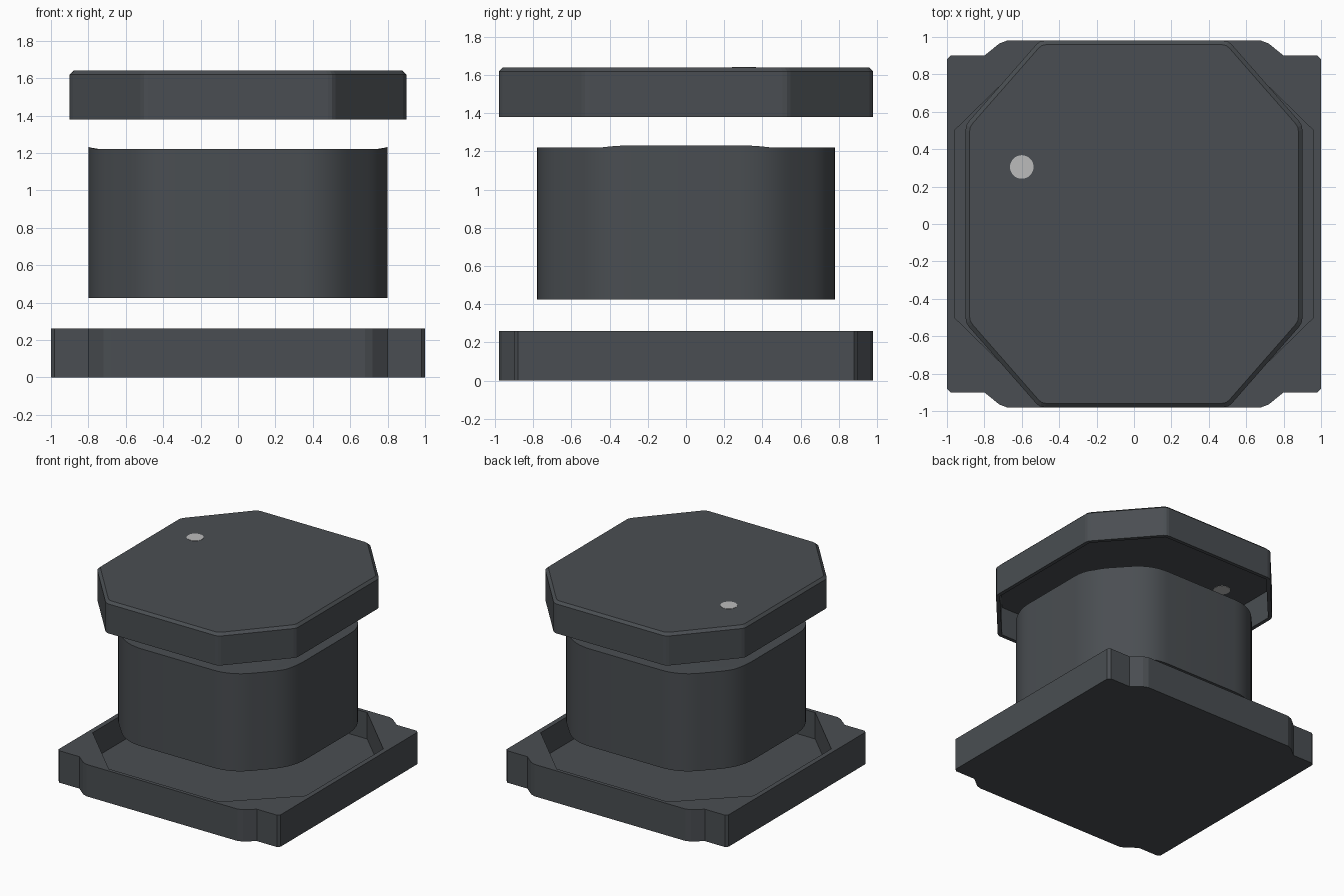
import bpy
import bmesh
from mathutils import Vector

cube = bpy.data.objects.get("Cube")
if cube:
    bpy.data.objects.remove(cube, do_unlink=True)


def material(name, color, roughness=0.6):
    mat = bpy.data.materials.new(name)
    mat.use_nodes = True
    mat.diffuse_color = color
    bsdf = mat.node_tree.nodes["Principled BSDF"]
    bsdf.inputs["Base Color"].default_value = color
    bsdf.inputs["Roughness"].default_value = roughness
    return mat


charcoal = material("charcoal", (0.068, 0.076, 0.084, 1))
light_grey = material("light_grey", (0.5, 0.5, 0.5, 1))


def mirrored(quarter):
    """Closed outline from its +x +y quarter, listed from the x side to the y side."""
    q, r = quarter, quarter[::-1]
    return (q + [(-x, y) for x, y in r] + [(-x, -y) for x, y in q]
            + [(x, -y) for x, y in r])


def rounded(points, cut, steps=8):
    """Replace every corner with a smooth curve that starts a cut away from it."""
    out = []
    for i, p in enumerate(points):
        p = Vector(p)
        a = p + (Vector(points[i - 1]) - p).normalized() * cut
        b = p + (Vector(points[(i + 1) % len(points)]) - p).normalized() * cut
        for s in range(steps + 1):
            t = s / steps
            out.append(tuple(a * (1 - t) ** 2 + p * 2 * t * (1 - t) + b * t * t))
    return out


def scaled(points, fx, fy):
    return [(x * fx, y * fy) for x, y in points]


def loft(bm, sections):
    """Skin sections of (outline, z) and return the rings of vertices."""
    rings = [[bm.verts.new((x, y, z)) for x, y in pts] for pts, z in sections]
    for low, high in zip(rings, rings[1:]):
        n = len(low)
        for i in range(n):
            j = (i + 1) % n
            bm.faces.new((low[i], low[j], high[j], high[i]))
    return rings


def finish(bm, name, mat, smooth=False):
    bmesh.ops.recalc_face_normals(bm, faces=bm.faces)
    mesh = bpy.data.meshes.new(name)
    bm.to_mesh(mesh)
    bm.free()
    mesh.materials.append(mat)
    obj = bpy.data.objects.new(name, mesh)
    bpy.context.collection.objects.link(obj)
    if smooth:
        bpy.ops.object.select_all(action="DESELECT")
        obj.select_set(True)
        bpy.context.view_layer.objects.active = obj
        bpy.ops.object.shade_smooth_by_angle(angle=0.5)
    return obj


def tray(name, outer, inner):
    """Hollow tray: both section lists run from the closed end to the open rim."""
    bm = bmesh.new()
    out_rings, in_rings = loft(bm, outer), loft(bm, inner)
    bm.faces.new(out_rings[0])
    bm.faces.new(in_rings[0])
    rim = []
    for ring in (out_rings[-1], in_rings[-1]):
        rim += [bm.edges.get((v, ring[i - 1])) for i, v in enumerate(ring)]
    bmesh.ops.triangle_fill(bm, edges=rim, use_beauty=True)
    return finish(bm, name, charcoal)


# Base tray with notched corners and an eight-sided recess
base_outline = mirrored([(1, 0.88), (0.98, 0.9), (0.8, 0.9), (0.72, 0.965), (0.68, 0.98)])
recess = mirrored([(0.96, 0.5), (0.5, 0.95)])
tray("base_tray", [(base_outline, 0), (base_outline, 0.26)],
     [(recess, 0.045), (recess, 0.26)])

# Core block: rounded eight-sided column with a slight lip on its x sides
core = rounded(mirrored([(0.8, 0.43), (0.48, 0.78)]), 0.16)
bm = bmesh.new()
rings = loft(bm, [(core, 0.425), (core, 1.22), (scaled(core, 0.95, 0.95), 1.22)])
for v in rings[1]:
    v.co.z += 0.012 * max(0, min(1, (abs(v.co.x) - 0.76) / 0.04))
bm.faces.new(rings[0])
bm.faces.new(rings[-1])
finish(bm, "core_block", charcoal, smooth=True)

# Hollow lid with a chamfered top edge
lid = rounded(mirrored([(0.9, 0.53), (0.505, 0.98)]), 0.025, 2)
cavity = mirrored([(0.87, 0.52), (0.49, 0.95)])
tray("lid", [(scaled(lid, 0.977, 0.979), 1.64), (lid, 1.62), (lid, 1.38)],
     [(cavity, 1.615), (cavity, 1.38)])

# Round marker set through the lid
bpy.ops.mesh.primitive_cylinder_add(vertices=32, radius=0.063, depth=0.029,
                                    location=(-0.6, 0.305, 1.6275))
marker = bpy.context.object
marker.name = "marker_dot"
marker.data.materials.append(light_grey)
